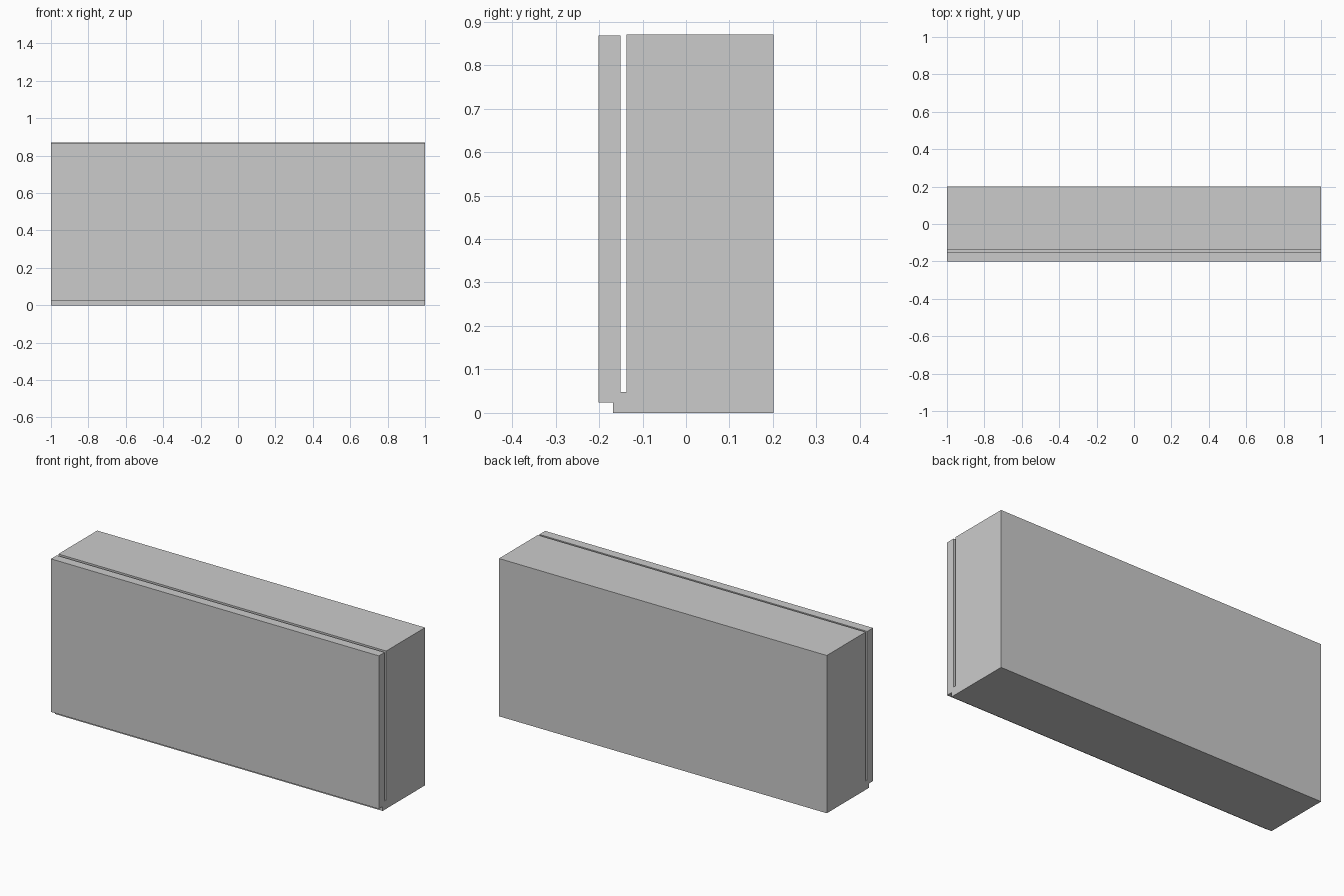
import bpy
import bmesh

if "Cube" in bpy.data.objects:
    bpy.data.objects.remove(bpy.data.objects["Cube"])


def extrude_profile(name, profile, x0, x1):
    """Extrude a closed (y, z) outline along x into a solid object."""
    bm = bmesh.new()
    face = bm.faces.new([bm.verts.new((x0, y, z)) for y, z in profile])
    result = bmesh.ops.extrude_face_region(bm, geom=[face])
    moved = [v for v in result["geom"] if isinstance(v, bmesh.types.BMVert)]
    bmesh.ops.translate(bm, verts=moved, vec=(x1 - x0, 0, 0))
    bmesh.ops.recalc_face_normals(bm, faces=bm.faces)
    mesh = bpy.data.meshes.new(name)
    bm.to_mesh(mesh)
    bm.free()
    obj = bpy.data.objects.new(name, mesh)
    bpy.context.collection.objects.link(obj)
    return obj


BACK, FRONT = 0.2015, -0.2015        # overall depth
SLOT_BACK, SLOT_FRONT = -0.137, -0.151
SLOT_FLOOR = 0.048
TOE_Y, TOE_Z = -0.168, 0.024         # step under the front panel
BODY_TOP, PANEL_TOP = 0.870, 0.868

# Block with a thin front panel, split off by a narrow slot open at the top
cabinet_profile = [
    (TOE_Y, 0), (BACK, 0), (BACK, BODY_TOP), (SLOT_BACK, BODY_TOP),
    (SLOT_BACK, SLOT_FLOOR), (SLOT_FRONT, SLOT_FLOOR),
    (SLOT_FRONT, PANEL_TOP), (FRONT, PANEL_TOP),
    (FRONT, TOE_Z), (TOE_Y, TOE_Z),
]
extrude_profile("cabinet_body_with_front_panel", cabinet_profile, -1, 1)
